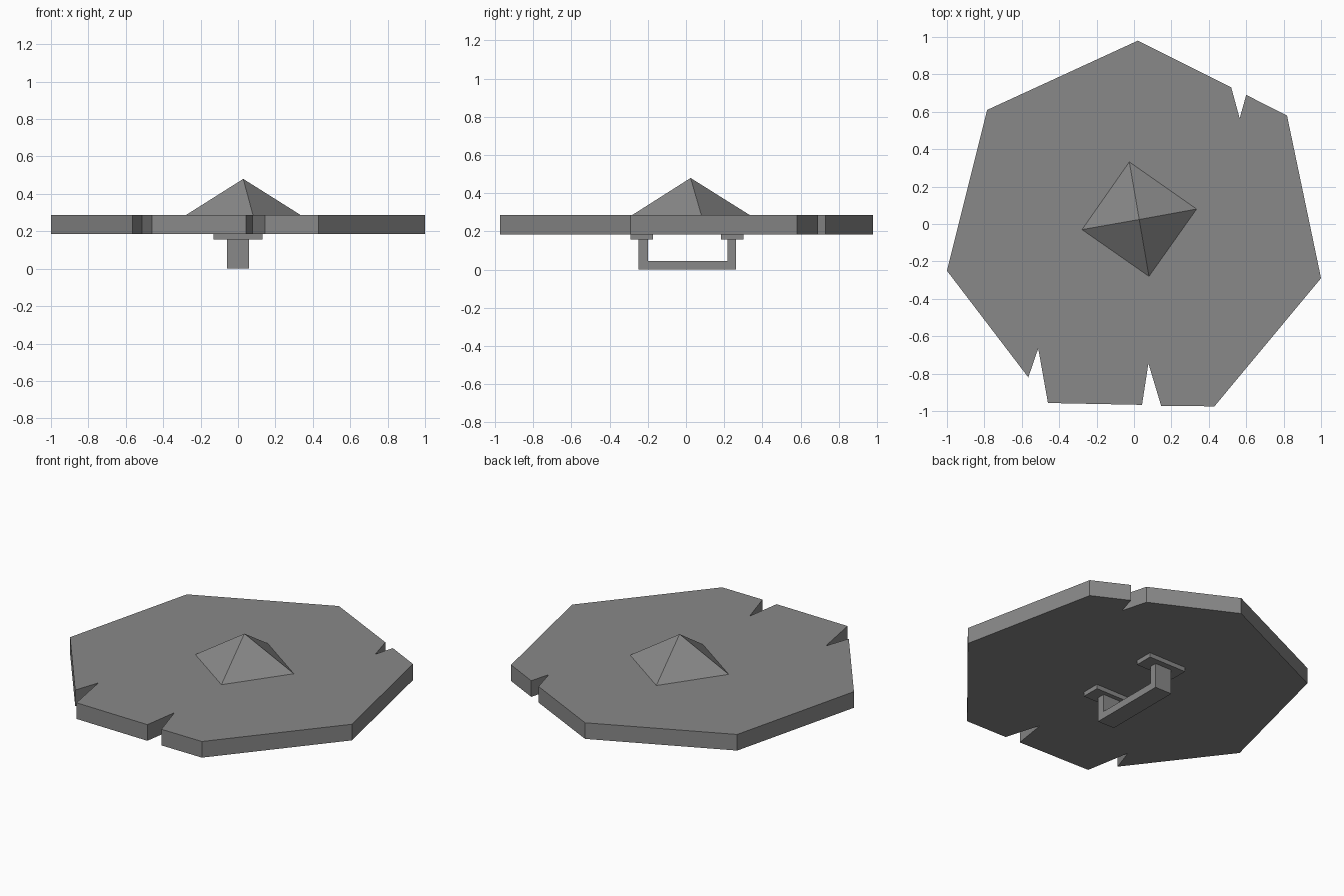
import bpy
import bmesh
from mathutils import Vector

cube = bpy.data.objects.get("Cube")
if cube:
    bpy.data.objects.remove(cube, do_unlink=True)

# Single grey material
GREY = (0.25, 0.25, 0.25, 1)
grey = bpy.data.materials.new("grey")
grey.diffuse_color = GREY
grey.use_nodes = True
grey.node_tree.nodes["Principled BSDF"].inputs["Base Color"].default_value = GREY


def finish(name, bm):
    bmesh.ops.recalc_face_normals(bm, faces=bm.faces)
    mesh = bpy.data.meshes.new(name)
    bm.to_mesh(mesh)
    bm.free()
    mesh.materials.append(grey)
    obj = bpy.data.objects.new(name, mesh)
    bpy.context.collection.objects.link(obj)
    return obj


def prism(name, points, extrusion):
    """Extrude a flat outline along a vector."""
    bm = bmesh.new()
    face = bm.faces.new([bm.verts.new(p) for p in points])
    result = bmesh.ops.extrude_face_region(bm, geom=[face], use_keep_orig=True)
    moved = [v for v in result["geom"] if isinstance(v, bmesh.types.BMVert)]
    bmesh.ops.translate(bm, verts=moved, vec=Vector(extrusion))
    return finish(name, bm)


# Seven-sided board with three chipped notches
BOTTOM, TOP = 0.185, 0.287
outline = [
    (0.02, 0.98), (-0.785, 0.61), (-1, -0.25),
    (-0.565, -0.82), (-0.512, -0.665), (-0.46, -0.957),
    (0.043, -0.967), (0.077, -0.745), (0.145, -0.972),
    (0.43, -0.975), (1, -0.29), (0.818, 0.58),
    (0.6, 0.69), (0.565, 0.565), (0.52, 0.73),
]
prism("shield_board", [(x, y, BOTTOM) for x, y in outline], (0, 0, TOP - BOTTOM))

# Pyramid boss in the middle of the face
bm = bmesh.new()
base = [bm.verts.new((x, y, TOP)) for x, y in
        [(-0.025, 0.332), (-0.278, -0.03), (0.08, -0.28), (0.335, 0.08)]]
apex = bm.verts.new((0.028, 0.024, 0.48))
bm.faces.new(base)
for i, corner in enumerate(base):
    bm.faces.new((corner, base[(i + 1) % len(base)], apex))
finish("pyramid_boss", bm)

# U-shaped grip underneath
grip = [(-0.25, 0.157), (-0.25, 0), (0.263, 0), (0.263, 0.157),
        (0.218, 0.157), (0.218, 0.045), (-0.2, 0.045), (-0.2, 0.157)]
prism("grip", [(-0.058, y, z) for y, z in grip], (0.117, 0, 0))

# Mounting plates joining the grip to the board
for name, y in (("front_mount", -0.29), ("back_mount", 0.183)):
    plate = [(-0.13, y), (0.132, y), (0.132, y + 0.117), (-0.13, y + 0.117)]
    prism(name, [(x, py, 0.157) for x, py in plate], (0, 0, BOTTOM - 0.157))
